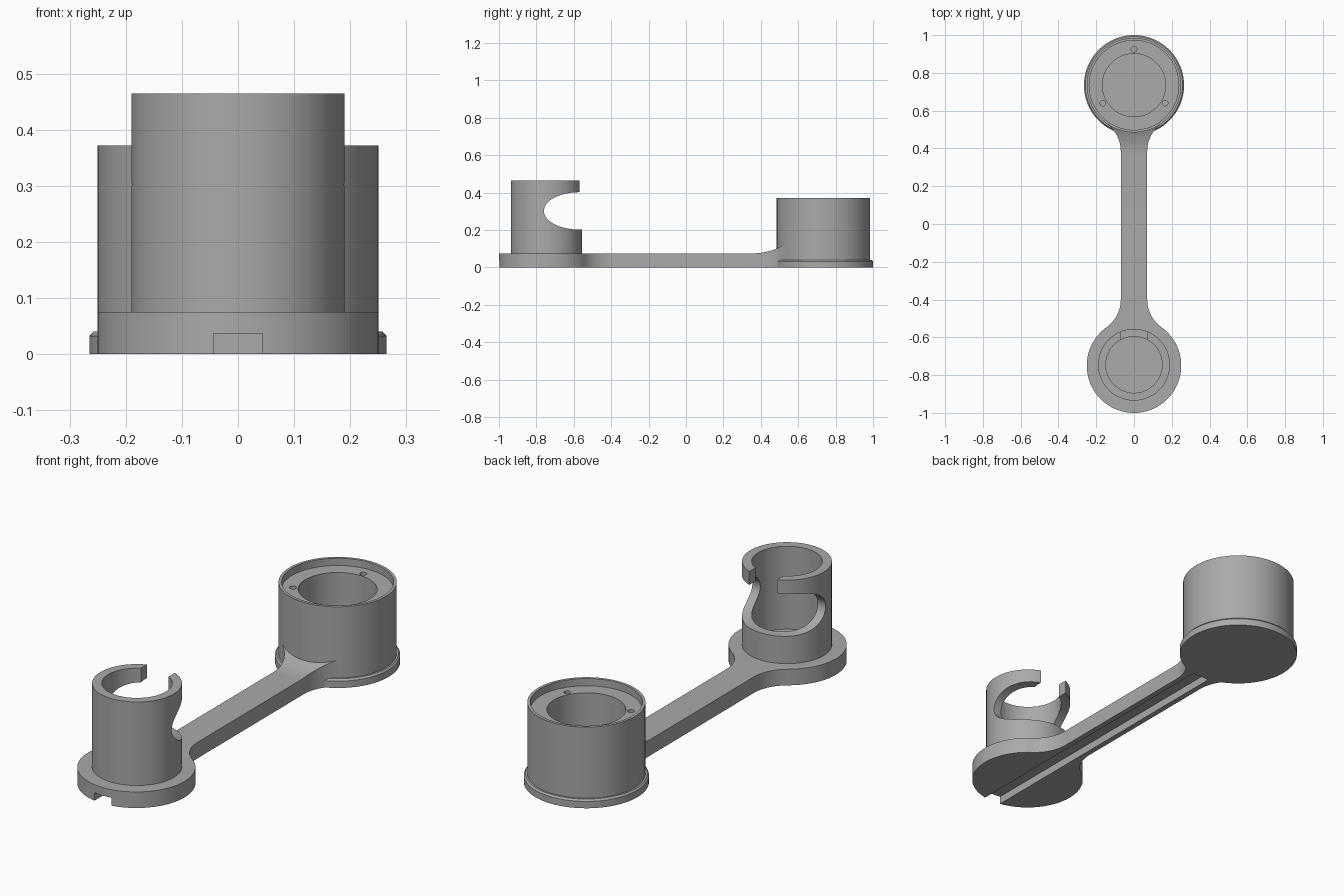
import bpy, bmesh
from math import sin, cos, pi, sqrt, atan2, radians

if "Cube" in bpy.data.objects:
    bpy.data.objects.remove(bpy.data.objects["Cube"])

grey = bpy.data.materials.new("plain grey")
grey.use_nodes = True
grey.diffuse_color = (0.4, 0.4, 0.4, 1)
grey.node_tree.nodes["Principled BSDF"].inputs["Base Color"].default_value = (0.4, 0.4, 0.4, 1)

SEG = 96
CUP_Y, TUBE_Y, DRUM_Y = -0.75, -0.745, 0.735
ARM_HALF, FILLET = 0.07, 0.18


def finish(name, bm):
    bmesh.ops.recalc_face_normals(bm, faces=bm.faces)
    mesh = bpy.data.meshes.new(name)
    bm.to_mesh(mesh)
    bm.free()
    mesh.materials.append(grey)
    obj = bpy.data.objects.new(name, mesh)
    bpy.context.collection.objects.link(obj)
    return obj


def prism(name, points, offset):
    """Extrude a closed outline along an offset."""
    bm = bmesh.new()
    face = bm.faces.new([bm.verts.new(p) for p in points])
    out = bmesh.ops.extrude_face_region(bm, geom=[face])
    bmesh.ops.translate(bm, vec=offset,
                        verts=[v for v in out["geom"] if isinstance(v, bmesh.types.BMVert)])
    return finish(name, bm)


def lathe(name, profile, y):
    """Spin a radius/height profile, closed at both ends on the axis."""
    bm = bmesh.new()
    rings = [[bm.verts.new((r * cos(2 * pi * i / SEG), y + r * sin(2 * pi * i / SEG), z))
              for i in range(SEG)] for r, z in profile]
    for a, b in zip(rings, rings[1:]):
        for i in range(SEG):
            j = (i + 1) % SEG
            bm.faces.new((a[i], a[j], b[j], b[i]))
    bm.faces.new(rings[0])
    bm.faces.new(rings[-1])
    return finish(name, bm)


def box(name, x, y0, y1, z0, z1):
    return prism(name, [(-x, y0, z0), (x, y0, z0), (x, y1, z0), (-x, y1, z0)], (0, 0, z1 - z0))


def combine(obj, other, operation):
    mod = obj.modifiers.new(operation.title(), "BOOLEAN")
    mod.operation, mod.object, mod.solver = operation, other, "EXACT"
    bpy.context.view_layer.objects.active = obj
    bpy.ops.object.modifier_apply(modifier=mod.name)
    bpy.data.objects.remove(other)


def smooth(obj):
    bpy.ops.object.select_all(action="DESELECT")
    obj.select_set(True)
    bpy.context.view_layer.objects.active = obj
    bpy.ops.object.shade_smooth_by_angle(angle=radians(25))


# Outline of the base: round foot, filleted neck, straight arm, flared end
def flare(center_y, sign):
    """Concave arc from the arm's side to the round end, for the +x side."""
    dx = ARM_HALF + FILLET
    dy = sqrt((0.25 + FILLET) ** 2 - dx ** 2)
    cy = center_y + sign * dy
    end = atan2(dy, dx)
    return [(dx - FILLET * cos(end * i / 12), cy - sign * FILLET * sin(end * i / 12))
            for i in range(13)]


neck = flare(CUP_Y, 1)
start = atan2(neck[-1][1] - CUP_Y, neck[-1][0])
foot = [(0.25 * cos(t), CUP_Y + 0.25 * sin(t))
        for t in (-pi / 2 + (start + pi / 2) * i / 40 for i in range(40))]
rear = flare(DRUM_Y, -1)
side = foot + neck[::-1] + rear + [(0.1, 0.54)]
outline = side + [(-x, y) for x, y in reversed(side) if x > 0.001]
base = prism("base_and_rear_drum", [(x, y, 0) for x, y in outline], (0, 0, 0.15))

# Top of the base: flat, then a curved ramp up to the drum
ramp = [(0.355 + 0.2 * i / 12, 0.075 + 0.34 - sqrt(0.34 ** 2 - (0.2 * i / 12) ** 2))
        for i in range(13)]
top = [(-1.1, 0.075)] + ramp + [(0.6, 0.3), (-1.1, 0.3)]
combine(base, prism("top_cutter", [(-0.4, y, z) for y, z in top], (0.8, 0, 0)), "DIFFERENCE")

# Rear drum with flange, stepped rim and deep bore
drum = lathe("drum", [(0.265, 0), (0.265, 0.032), (0.258, 0.04), (0.25, 0.04), (0.25, 0.372),
                      (0.237, 0.372), (0.237, 0.338), (0.167, 0.338), (0.167, 0.04)], DRUM_Y)
for angle in (90, 210, 330):
    a = radians(angle)
    hx, hy = 0.19 * cos(a), DRUM_Y + 0.19 * sin(a)
    hole = prism("screw_hole", [(hx + 0.015 * cos(2 * pi * i / 24), hy + 0.015 * sin(2 * pi * i / 24), 0.24)
                                for i in range(24)], (0, 0, 0.2))
    combine(drum, hole, "DIFFERENCE")
combine(base, drum, "UNION")

# Groove along the underside
combine(base, box("groove", 0.044, -1.1, DRUM_Y - 0.265, -0.1, 0.037), "DIFFERENCE")
smooth(base)

# Front tube with a curved side window and an open slot facing the drum
tube = lathe("front_tube", [(0.19, 0.06), (0.19, 0.465), (0.149, 0.465), (0.149, 0.078)], TUBE_Y)
window = [(-0.4, -0.57 + 0.19 * cos(2 * pi * i / 64), 0.302 + 0.1 * sin(2 * pi * i / 64))
          for i in range(64)]
combine(tube, prism("window", window, (0.8, 0, 0)), "DIFFERENCE")
combine(tube, box("slot", 0.072, -0.68, -0.4, 0.3, 0.6), "DIFFERENCE")
smooth(tube)
